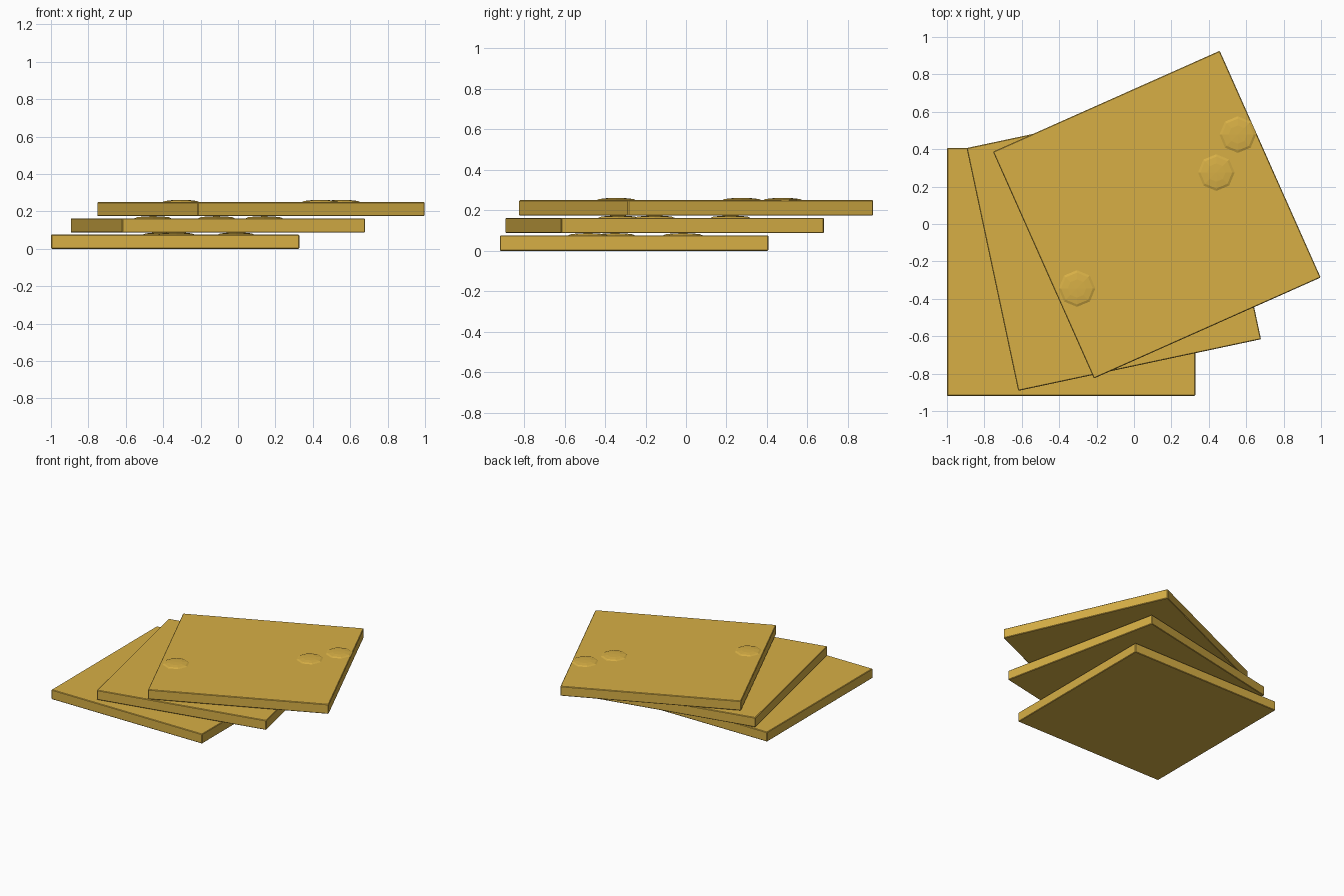
import bpy
import math

cube = bpy.data.objects.get("Cube")
if cube:
    bpy.data.objects.remove(cube, do_unlink=True)

SIDE, THICK, PITCH = 1.327, 0.076, 0.087

gold = bpy.data.materials.new("golden_yellow")
gold.use_nodes = True
colour = (0.68, 0.43, 0.06, 1)
gold.diffuse_color = colour
gold.node_tree.nodes["Principled BSDF"].inputs["Base Color"].default_value = colour


def slab(name, x, y, z, degrees):
    """Square slice with slightly softened edges."""
    bpy.ops.mesh.primitive_cube_add(size=1, location=(x, y, z + THICK / 2),
                                    rotation=(0, 0, math.radians(degrees)))
    ob = bpy.context.object
    ob.name = name
    ob.scale = (SIDE, SIDE, THICK)
    bpy.ops.object.transform_apply(location=False, rotation=False, scale=True)
    bevel = ob.modifiers.new("edge_softening", "BEVEL")
    bevel.width = 0.004
    bevel.segments = 1
    ob.data.materials.append(gold)


def bump(name, x, y, z):
    """Shallow eight-sided dome sunk halfway into a slice."""
    bpy.ops.mesh.primitive_uv_sphere_add(segments=8, ring_count=6, radius=1,
                                         location=(x, y, z))
    ob = bpy.context.object
    ob.name = name
    ob.scale = (0.098, 0.098, 0.0115)
    ob.data.materials.append(gold)


# Each slice: name, centre, turn and the domes on its top face
slices = [
    ("bottom", (-0.336, -0.256), 0, [(-0.41, -0.35), (-0.33, -0.485), (-0.01, -0.015)]),
    ("middle", (-0.108, -0.105), 12, [(-0.455, 0.22), (-0.115, -0.335), (0.14, -0.155)]),
    ("top", (0.122, 0.05), 24, [(-0.305, -0.345), (0.44, 0.275), (0.555, 0.478)]),
]
for level, (name, (cx, cy), turn, domes) in enumerate(slices):
    base = level * PITCH
    slab(name + "_slice", cx, cy, base, turn)
    for i, (x, y) in enumerate(domes):
        bump(f"{name}_dome_{i + 1}", x, y, base + THICK)
